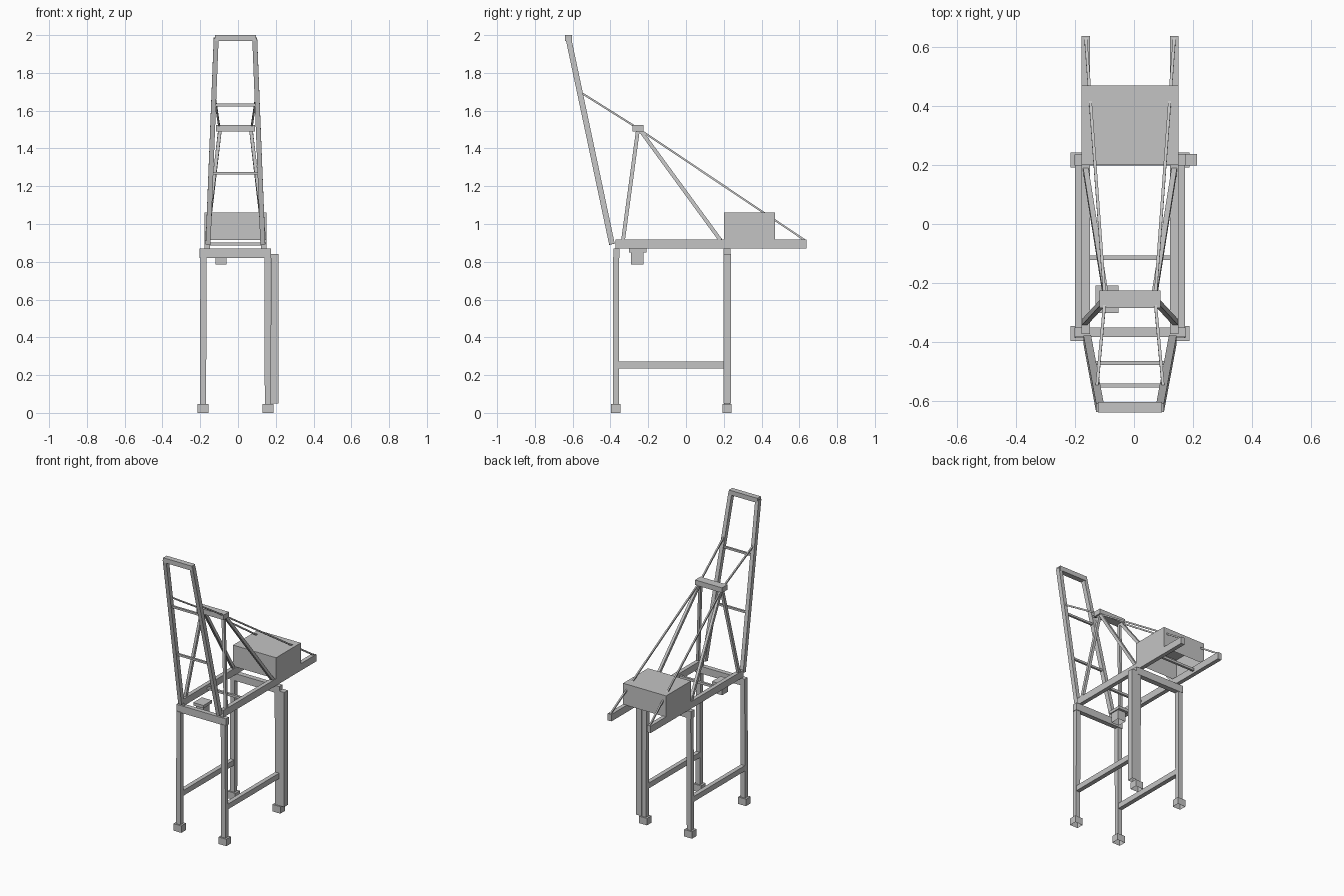
import bpy, bmesh
from mathutils import Matrix, Vector

cube = bpy.data.objects.get("Cube")
if cube:
    bpy.data.objects.remove(cube, do_unlink=True)

steel = bpy.data.materials.new("steel_grey")
steel.use_nodes = True
grey = (0.55, 0.55, 0.55, 1)
steel.diffuse_color = grey
steel.node_tree.nodes["Principled BSDF"].inputs["Base Color"].default_value = grey

CX = -0.0135  # centre line of the crane; the lift shaft sticks out on one side


def finish(name, bm):
    mesh = bpy.data.meshes.new(name)
    bm.to_mesh(mesh)
    bm.free()
    mesh.materials.append(steel)
    obj = bpy.data.objects.new(name, mesh)
    bpy.context.collection.objects.link(obj)


def box(name, x, y, z, open_bottom=False):
    """Box from (min, max) ranges, optionally without its underside."""
    bm = bmesh.new()
    spans = (x, y, z)
    size = [hi - lo for lo, hi in spans]
    centre = Vector([(lo + hi) / 2 for lo, hi in spans])
    bmesh.ops.create_cube(bm, size=1, matrix=Matrix.Translation(centre) @ Matrix.Diagonal((*size, 1)))
    if open_bottom:
        bm.normal_update()
        under = [f for f in bm.faces if f.normal.z < -0.9]
        bmesh.ops.delete(bm, geom=under, context="FACES_ONLY")
    finish(name, bm)


def beam(name, a, b, width, depth):
    """Square-ended bar from a to b; width lies along x where possible."""
    a, b = Vector(a), Vector(b)
    along = (b - a).normalized()
    ref = Vector((1, 0, 0)) if abs(along.x) < 0.9 else Vector((0, 1, 0))
    side = (ref - along * ref.dot(along)).normalized()
    up = along.cross(side)
    turn = Matrix((side, up, along)).transposed().to_4x4()
    bm = bmesh.new()
    bmesh.ops.create_cube(bm, size=1, matrix=Matrix.Translation((a + b) / 2) @ turn
                          @ Matrix.Diagonal((width, depth, (b - a).length, 1)))
    finish(name, bm)


def around(c, half):
    return (c - half, c + half)


FRONT, BACK = -0.371, 0.217
BOOM_FOOT, BOOM_TIP = Vector((0.145, -0.392, 0.893)), Vector((0.102, -0.623, 1.985))


def boom_at(z, s):
    p = BOOM_FOOT.lerp(BOOM_TIP, (z - BOOM_FOOT.z) / (BOOM_TIP.z - BOOM_FOOT.z))
    return (CX + s * p.x, p.y, p.z)


for s, side in ((1, "left"), (-1, "right")):
    leg_x = CX + s * 0.172
    # Portal legs, feet and sill beams
    for y, end in ((FRONT, "front"), (BACK, "back")):
        box(f"{end}_{side}_foot", around(leg_x, 0.03), around(y, 0.025), (0, 0.048), True)
        beam(f"{end}_{side}_leg", (leg_x, y, 0.045), (leg_x - s * 0.003, y, 0.825), 0.033, 0.032)
    box(f"{side}_sill_beam", around(leg_x, 0.015), (FRONT, BACK), (0.235, 0.272))

    # Main girders
    box(f"{side}_girder", around(CX + s * 0.15, 0.014), (-0.373, 0.638), (0.87, 0.918))

    # Raised boom
    beam(f"{side}_boom", boom_at(BOOM_FOOT.z, s), boom_at(BOOM_TIP.z, s), 0.026, 0.03)

    # A-frame struts
    apex_x = CX + s * 0.082
    beam(f"{side}_front_strut", (CX + s * 0.154, -0.333, 0.915), (apex_x, -0.255, 1.495), 0.018, 0.02)
    beam(f"{side}_back_strut", (CX + s * 0.15, 0.182, 0.915), (apex_x, -0.245, 1.5), 0.018, 0.02)

    # Stays over the apex, tying the boom to the girder tail
    apex = (CX + s * 0.085, -0.257, 1.508)
    beam(f"{side}_back_stay", (CX + s * 0.15, 0.628, 0.915), apex, 0.01, 0.01)
    beam(f"{side}_front_stay", apex, boom_at(1.7, s), 0.01, 0.01)

# Portal cross beams
box("front_portal_beam", around(CX, 0.189), around(FRONT + 0.004, 0.016), (0.82, 0.87))
box("back_portal_beam", around(CX, 0.189), around(BACK, 0.018), (0.82, 0.87))

# Cross ties between girders and between booms
for i, y in enumerate((-0.114, 0.4)):
    box(f"girder_tie_{i + 1}", around(CX, 0.14), around(y, 0.008), (0.885, 0.901))
for z, name in ((1.268, "lower_boom_tie"), (1.63, "upper_boom_tie")):
    beam(name, boom_at(z, -1), boom_at(z, 1), 0.014, 0.014)
box("boom_tip_beam", around(CX, 0.109), (-0.64, -0.603), (1.968, 2.0))
box("apex_beam", around(CX, 0.103), (-0.284, -0.226), (1.49, 1.525))

# Machinery house
box("machinery_house", around(CX, 0.164), (0.2, 0.47), (0.916, 1.062), True)

# Trolley and operator cab
box("trolley", (-0.13, -0.053), (-0.302, -0.208), (0.85, 0.87))
box("operator_cab", (-0.118, -0.06), (-0.29, -0.225), (0.785, 0.85), True)

# Lift shaft beside the back leg
box("lift_shaft", (0.174, 0.214), (0.198, 0.238), (0.05, 0.84), True)
